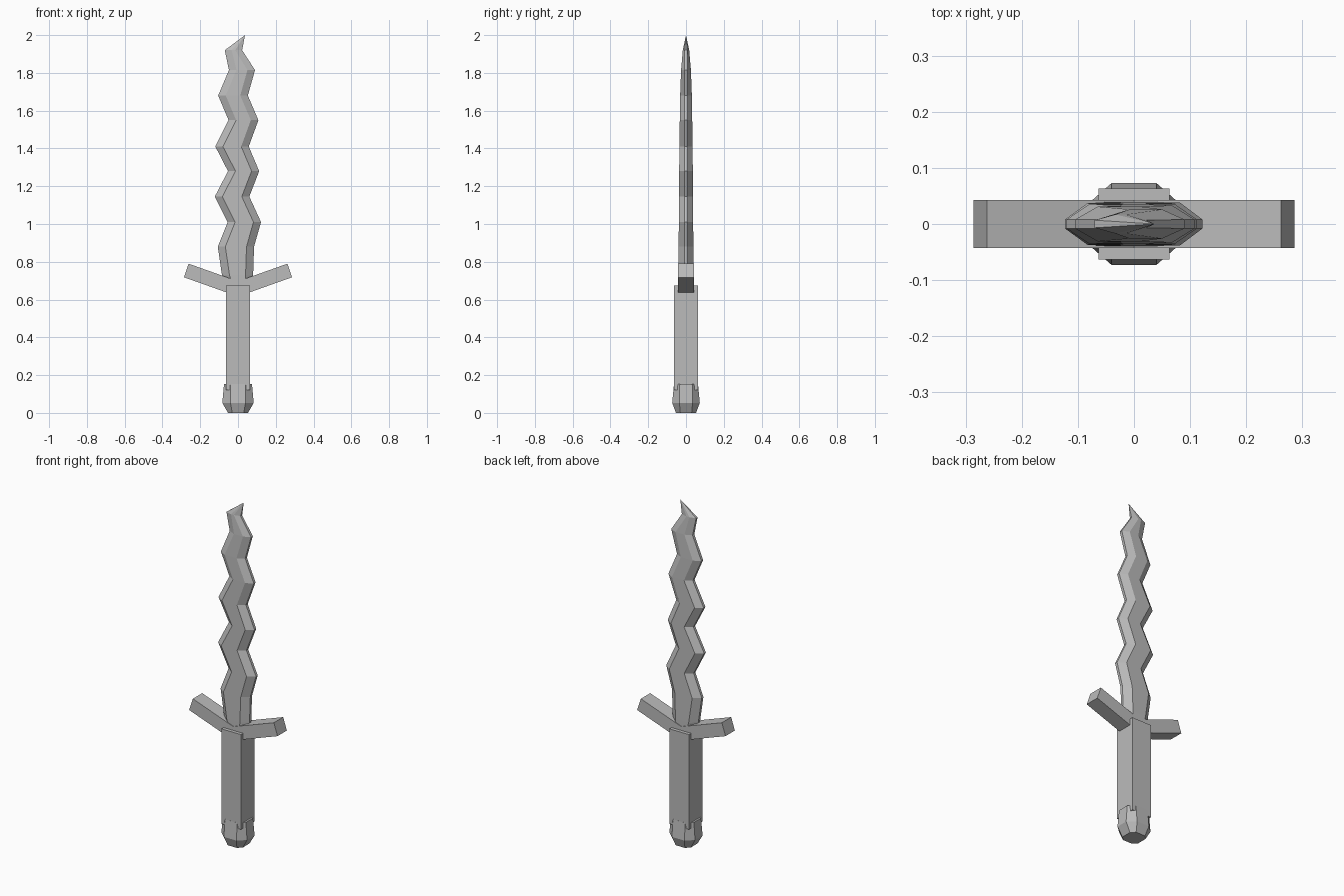
import bpy, bmesh, math

if "Cube" in bpy.data.objects:
    bpy.data.objects.remove(bpy.data.objects["Cube"])

steel = bpy.data.materials.new("grey")
steel.diffuse_color = (0.5, 0.5, 0.5, 1)
steel.use_nodes = True
steel.node_tree.nodes["Principled BSDF"].inputs["Base Color"].default_value = steel.diffuse_color


def loft(name, rings):
    """Skin a closed solid through rings with equal point counts."""
    bm = bmesh.new()
    vs = [[bm.verts.new(p) for p in r] for r in rings]
    n = len(vs[0])
    for a, b in zip(vs, vs[1:]):
        for i in range(n):
            j = (i + 1) % n
            bm.faces.new((a[i], a[j], b[j], b[i]))
    bm.faces.new(vs[0][::-1])
    bm.faces.new(vs[-1])
    bmesh.ops.remove_doubles(bm, verts=bm.verts, dist=1e-5)
    bmesh.ops.recalc_face_normals(bm, faces=bm.faces)
    me = bpy.data.meshes.new(name)
    bm.to_mesh(me)
    bm.free()
    me.materials.append(steel)
    ob = bpy.data.objects.new(name, me)
    bpy.context.collection.objects.link(ob)
    return ob


# Wavy blade: z, left edge, right edge, half thickness
blade = [
    (0.66, -0.065, 0.075, 0.040), (0.73, -0.085, 0.08, 0.040),
    (0.88, -0.107, 0.085, 0.039), (1.01, -0.055, 0.122, 0.038),
    (1.145, -0.123, 0.06, 0.037), (1.28, -0.053, 0.112, 0.036),
    (1.41, -0.12, 0.057, 0.035), (1.55, -0.05, 0.108, 0.033),
    (1.68, -0.105, 0.052, 0.031), (1.815, -0.048, 0.09, 0.026),
    (1.92, -0.07, 0.022, 0.017),
]
rings = []
for z, l, r, t in blade:
    b = min(0.04, (r - l) * 0.4)   # bevel width
    e = min(0.008, t * 0.4)        # edge flat
    rings.append([(l, -e, z), (l + b, -t, z), (r - b, -t, z), (r, -e, z),
                  (r, e, z), (r - b, t, z), (l + b, t, z), (l, e, z)])
rings.append([(0.037, 0, 2.0)] * 8)

bm_tip = rings.pop()
body = loft("blade", rings)
# Draw the end cap to a point
bm = bmesh.new()
bm.from_mesh(body.data)
bm.faces.ensure_lookup_table()
cap = max(bm.faces, key=lambda f: f.calc_center_median().z if abs(f.normal.z) > 0.99 else -1)
tip = bm.verts.new(bm_tip[0])
for e in list(cap.edges):
    bm.faces.new((e.verts[0], e.verts[1], tip))
bmesh.ops.delete(bm, geom=[cap], context='FACES_ONLY')
bmesh.ops.recalc_face_normals(bm, faces=bm.faces)
bm.to_mesh(body.data)
bm.free()

# V-shaped crossguard
guard = [(-0.286, 0.718), (0, 0.616), (0.286, 0.718),
         (0.262, 0.79), (0, 0.697), (-0.262, 0.79)]
loft("crossguard", [[(x, y, z) for x, z in guard] for y in (-0.043, 0.043)])

# Square grip
s = 0.063
loft("grip", [[(-s, -s, z), (s, -s, z), (s, s, z), (-s, s, z)] for z in (0.12, 0.675)])


# Eight-sided pommel: the grip's corners overhang it
def octagon(hx, hy, fx, fy, z):
    return [(fx, -hy, z), (hx, -fy, z), (hx, fy, z), (fx, hy, z),
            (-fx, hy, z), (-hx, fy, z), (-hx, -fy, z), (-fx, -hy, z)]


loft("pommel", [octagon(0.053, 0.053, 0.03, 0.03, 0),
                octagon(0.083, 0.073, 0.04, 0.035, 0.053),
                octagon(0.074, 0.0635, 0.04, 0.033, 0.153)])
